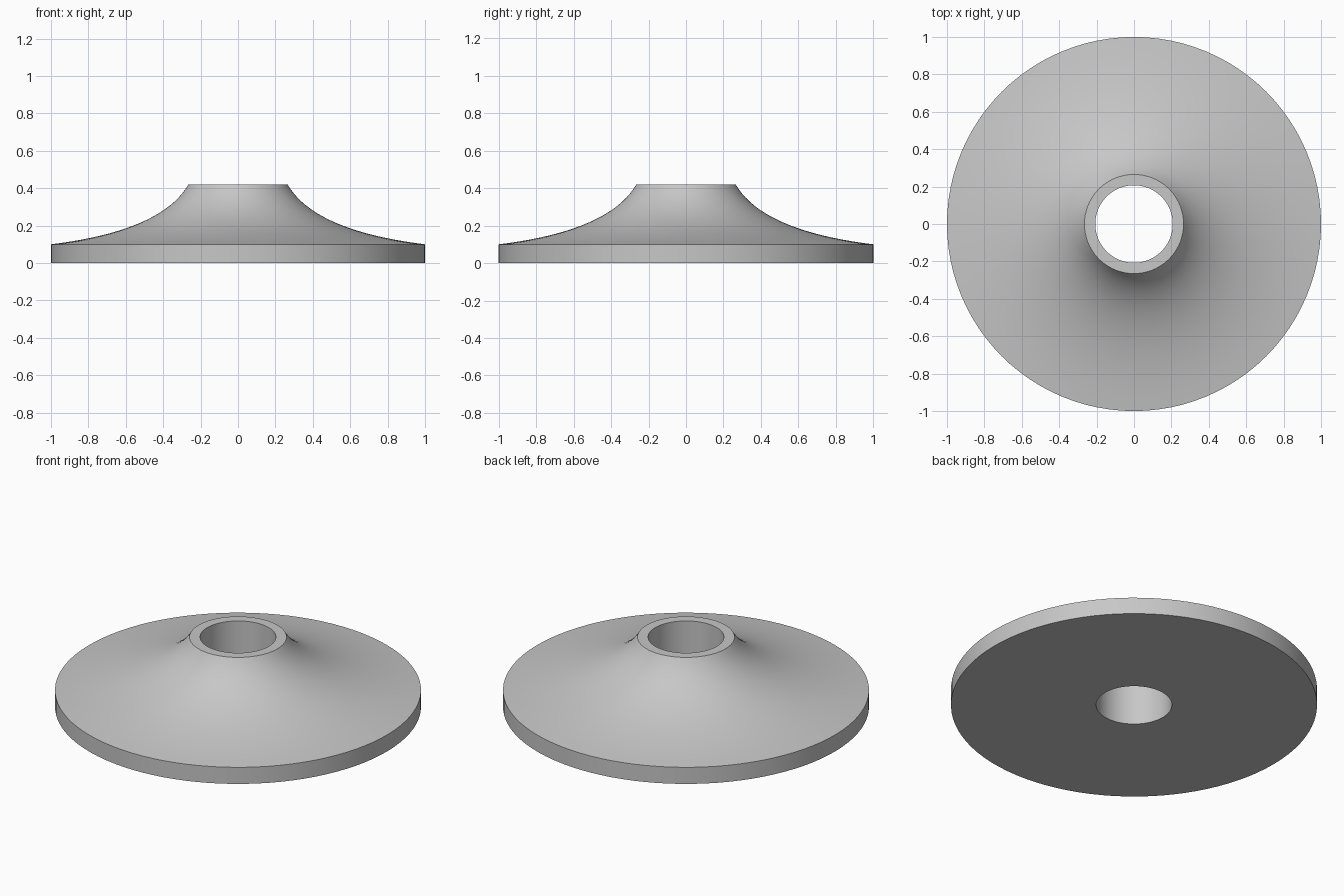
import bpy
import bmesh
import math
from mathutils import Vector

cube = bpy.data.objects.get("Cube")
if cube:
    bpy.data.objects.remove(cube, do_unlink=True)

SEGMENTS = 96
FLARE_STEPS = 20
BORE, NECK, RIM = 0.207, 0.265, 1.0
TOP, EDGE = 0.42, 0.10

# Single grey material
grey = bpy.data.materials.new("plain grey")
grey.use_nodes = True
colour = (0.57, 0.57, 0.57, 1)
grey.diffuse_color = colour
grey.node_tree.nodes["Principled BSDF"].inputs["Base Color"].default_value = colour


def flare_point(t):
    """Concave curve from the neck down to the rim."""
    a, b, c = Vector((NECK, 0, TOP)), Vector((0.408, 0, 0.172)), Vector((RIM, 0, EDGE))
    return a * (1 - t) ** 2 + b * 2 * t * (1 - t) + c * t ** 2


# Half section: bore, neck, flared top, rim wall, base
profile = [Vector((BORE, 0, 0)), Vector((BORE, 0, TOP))]
profile += [flare_point(i / FLARE_STEPS) for i in range(FLARE_STEPS + 1)]
profile.append(Vector((RIM, 0, 0)))

# Revolve the closed section around the vertical axis
bm = bmesh.new()
verts = [bm.verts.new(p) for p in profile]
edges = [bm.edges.new((v, verts[(i + 1) % len(verts)])) for i, v in enumerate(verts)]
bmesh.ops.spin(bm, geom=verts + edges, cent=(0, 0, 0), axis=(0, 0, 1),
               angle=math.tau, steps=SEGMENTS, use_merge=True)
bmesh.ops.remove_doubles(bm, verts=bm.verts, dist=0.0001)
bmesh.ops.recalc_face_normals(bm, faces=bm.faces)

mesh = bpy.data.meshes.new("flared_flange")
bm.to_mesh(mesh)
bm.free()
mesh.materials.append(grey)
flange = bpy.data.objects.new("flared_flange", mesh)
bpy.context.collection.objects.link(flange)

# Smooth curves with crisp rims
bpy.ops.object.select_all(action="DESELECT")
flange.select_set(True)
bpy.context.view_layer.objects.active = flange
bpy.ops.object.shade_smooth_by_angle(angle=math.radians(30))
